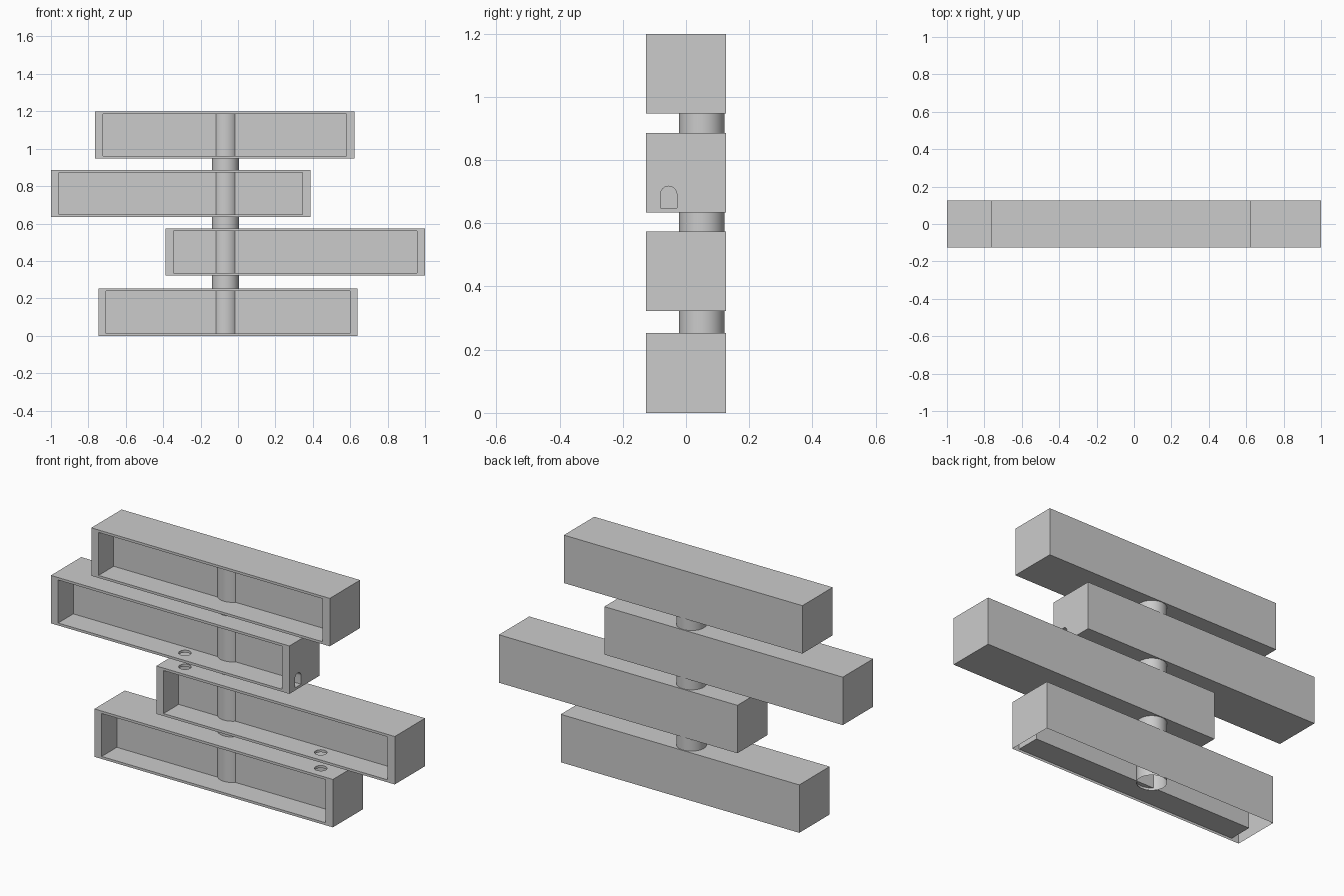
import bpy, bmesh, math

if "Cube" in bpy.data.objects:
    bpy.data.objects.remove(bpy.data.objects["Cube"])

LENGTH, SIZE = 1.387, 0.252       # shelf block length and square section
END, LIP = 0.042, 0.013           # frame thickness around the pocket
HOLE_Y = -0.055


def make_object(name, bm):
    bmesh.ops.recalc_face_normals(bm, faces=bm.faces)
    mesh = bpy.data.meshes.new(name)
    bm.to_mesh(mesh)
    bm.free()
    obj = bpy.data.objects.new(name, mesh)
    bpy.context.collection.objects.link(obj)
    return obj


def box(name, x0, x1, y0, y1, z0, z1):
    bm = bmesh.new()
    bmesh.ops.create_cube(bm, size=1)
    for v in bm.verts:
        v.co = ((x0 + x1) / 2 + v.co.x * (x1 - x0),
                (y0 + y1) / 2 + v.co.y * (y1 - y0),
                (z0 + z1) / 2 + v.co.z * (z1 - z0))
    return make_object(name, bm)


def cylinder(name, x, y, z0, z1, r, sides, caps=True):
    bm = bmesh.new()
    bmesh.ops.create_cone(bm, cap_ends=caps, segments=sides,
                          radius1=r, radius2=r, depth=z1 - z0)
    bmesh.ops.translate(bm, verts=bm.verts, vec=(x, y, (z0 + z1) / 2))
    return make_object(name, bm)


def arch(name, x0, x1, y, z0, z1, r):
    bm = bmesh.new()
    pts = [(y - r, z0), (y + r, z0)]
    pts += [(y + r * math.cos(math.pi * i / 16), z1 - r + r * math.sin(math.pi * i / 16))
            for i in range(17)]
    face = bm.faces.new([bm.verts.new((x0, py, pz)) for py, pz in pts])
    new = bmesh.ops.extrude_face_region(bm, geom=[face])["geom"]
    bmesh.ops.translate(bm, vec=(x1 - x0, 0, 0),
                        verts=[g for g in new if isinstance(g, bmesh.types.BMVert)])
    return make_object(name, bm)


def cut(obj, cutter):
    cutter.hide_render = True
    mod = obj.modifiers.new("cut", "BOOLEAN")
    mod.operation, mod.solver, mod.object = "DIFFERENCE", "EXACT", cutter
    bpy.context.view_layer.objects.active = obj
    bpy.ops.object.modifier_apply(modifier=mod.name)
    bpy.data.objects.remove(cutter)


# Staggered blocks, each with a shallow pocket open to the front
h = SIZE / 2
blocks = []
for name, x0, z0 in (("bottom_block", -0.747, 0.0), ("lower_block", -0.387, 0.322),
                     ("upper_block", -1.0, 0.634), ("top_block", -0.765, 0.947)):
    x1, z1 = x0 + LENGTH, z0 + SIZE
    block = box(name, x0, x1, -h, h, z0, z1)
    cut(block, box("pocket_cutter", x0 + END, x1 - END, -h - 0.1, 0.0, z0 + LIP, z1 - LIP))
    blocks.append(block)
bottom, lower, upper, top = blocks

# Round holes linking the pockets of neighbouring blocks
for x, z0, z1, pair in ((0.52, 0.22, 0.36, (bottom, lower)),
                        (-0.27, 0.54, 0.68, (lower, upper))):
    for block in pair:
        cut(block, cylinder("hole_cutter", x, HOLE_Y, z0, z1, 0.03, 32))

# Arched doorway in the end of the upper block
cut(upper, arch("arch_cutter", 0.32, 0.45, HOLE_Y, 0.648, 0.717, 0.026))

# The bottom block is open underneath
bm = bmesh.new()
bm.from_mesh(bottom.data)
bmesh.ops.delete(bm, context="FACES",
                 geom=[f for f in bm.faces if all(abs(v.co.z) < 1e-4 for v in f.verts)])
bm.to_mesh(bottom.data)
bm.free()

# Round post running through all blocks
post = cylinder("post", -0.067, 0.05, 0.0, 1.19, 0.072, 64, caps=False)

for obj in blocks + [post]:
    bpy.ops.object.select_all(action="DESELECT")
    obj.select_set(True)
    bpy.context.view_layer.objects.active = obj
    bpy.ops.object.shade_smooth_by_angle(angle=math.radians(30))
